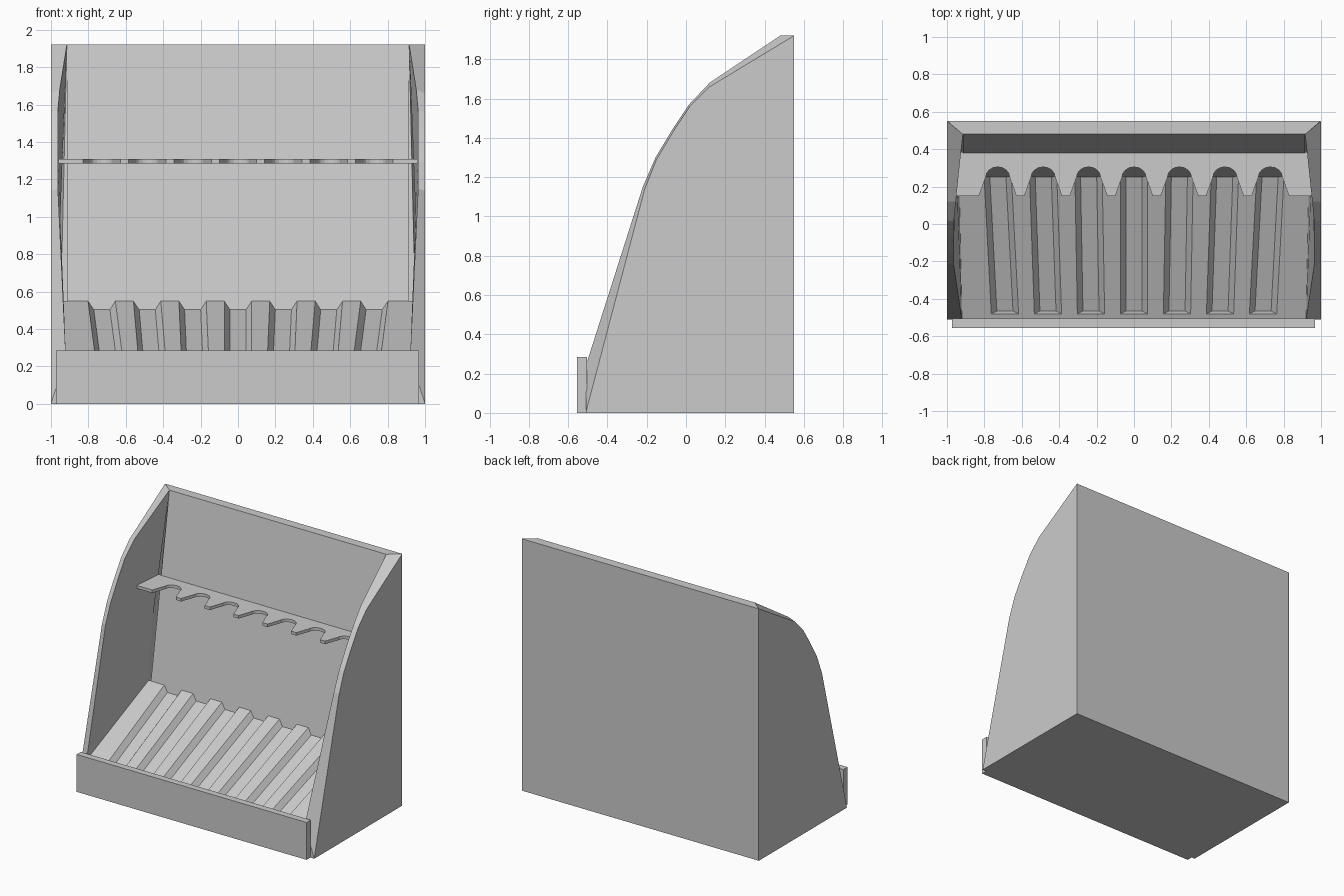
import bpy, bmesh, math
from mathutils import Vector

cube = bpy.data.objects.get("Cube")
if cube:
    bpy.data.objects.remove(cube, do_unlink=True)

grey = bpy.data.materials.new("light grey")
grey.use_nodes = True
colour = (0.6, 0.6, 0.6, 1)
grey.diffuse_color = colour
grey.node_tree.nodes["Principled BSDF"].inputs["Base Color"].default_value = colour


def finish(name, bm):
    bmesh.ops.recalc_face_normals(bm, faces=bm.faces)
    mesh = bpy.data.meshes.new(name)
    bm.to_mesh(mesh)
    bm.free()
    mesh.materials.append(grey)
    obj = bpy.data.objects.new(name, mesh)
    bpy.context.collection.objects.link(obj)
    return obj


def loft(name, a, b):
    """Closed solid between two matching outlines."""
    bm = bmesh.new()
    va = [bm.verts.new(p) for p in a]
    vb = [bm.verts.new(p) for p in b]
    bm.faces.new(va)
    bm.faces.new(vb)
    for i in range(len(a)):
        j = (i + 1) % len(a)
        bm.faces.new((va[i], va[j], vb[j], vb[i]))
    return finish(name, bm)


def prism(name, profile, half_width, shift=0):
    return loft(name, [(shift - half_width, y, z) for y, z in profile],
                [(shift + half_width, y, z) for y, z in profile])


# Curved side panels: outer edge (y, z) and raised, bowed inner edge (x, y, z)
curve = [(-0.15, 1.29), (-0.06, 1.44), (0.02, 1.56)]
outer = [(-0.51, 0), (-0.51, 0.002), (-0.21, 1.14), *curve, (0.12, 1.66), (0.55, 1.92)]
inner = [(0.92, -0.51, 0), (0.92, -0.51, 0.24), (0.963, -0.22, 1.15),
         *[(0.963, y - 0.006, z + 0.008) for y, z in curve],
         (0.953, 0.12, 1.68), (0.915, 0.48, 1.92)]


def side_panel(name, s):
    bm = bmesh.new()
    vo = [bm.verts.new((s, y, z)) for y, z in outer]
    vi = [bm.verts.new((s * x, y, z)) for x, y, z in inner]
    for i in range(len(vo) - 1):
        bm.faces.new((vo[i], vo[i + 1], vi[i + 1], vi[i]))
    # inner wall fans to the corner where it meets the back panel
    low = bm.verts.new((s * 0.92, 0.2, 0))
    mid = bm.verts.new((s * 0.935, 0.26, 0.55))
    high = bm.verts.new((s * 0.95, 0.33, 1.0))
    heel = bm.verts.new((s, 0.55, 0))
    bm.faces.new((vi[0], vi[1], mid, low))
    bm.faces.new((vi[1], vi[2], high, mid))
    for a, b in zip(vi[2:-1], vi[3:]):
        bm.faces.new((a, b, high))
    # outer wall, underside and hidden rear
    bm.faces.new(vo + [heel])
    bm.faces.new((vo[0], vi[0], low, heel))
    bm.faces.new((heel, low, mid, high, vi[-1], vo[-1]))
    return finish(name, bm)


side_panel("left_side_panel", 1)
side_panel("right_side_panel", -1)

# Leaning back panel and front lip
prism("back_panel", [(0.55, 0), (0.55, 1.92), (0.48, 1.92), (0.25, 0.5), (0.25, 0)], 0.915)
loft("back_panel_edges",
     [(-0.998, 0.55, 0), (0.998, 0.55, 0), (0.998, 0.55, 1.92), (-0.998, 0.55, 1.92)],
     [(-0.96, 0.25, 0), (0.96, 0.25, 0), (0.915, 0.48, 1.92), (-0.915, 0.48, 1.92)])
prism("front_lip", [(-0.555, 0), (-0.505, 0), (-0.505, 0.285), (-0.555, 0.285)], 0.97, -0.003)

# Sloping tray with seven tapering grooves
COUNT = 7
slope = math.atan2(0.31, 0.77)
inward = Vector((0, math.sin(slope), -math.cos(slope)))


def tray_row(bm, y, spacing, edge):
    z = 0.24 + (y + 0.51) * math.tan(slope)
    points = [(-edge, 0)]
    for k in range(COUNT):
        c = (k - COUNT // 2) * spacing
        points += [(c - 0.073, 0), (c - 0.043, 0.04), (c + 0.043, 0.04), (c + 0.073, 0)]
    points.append((edge, 0))
    return [bm.verts.new(Vector((x, y, z)) + inward * d) for x, d in points]


bm = bmesh.new()
front = tray_row(bm, -0.48, 0.23, 0.93)
back = tray_row(bm, 0.26, 0.243, 0.945)
for i in range(len(front) - 1):
    bm.faces.new((front[i], front[i + 1], back[i + 1], back[i]))
for k in range(COUNT):
    bm.faces.new(front[1 + 4 * k:5 + 4 * k])
ends = [bm.verts.new((x, -0.51, z)) for x, z in ((0.93, 0.24), (-0.93, 0.24), (-0.93, 0), (0.93, 0))]
rear = [bm.verts.new((x, 0.26, 0)) for x in (-0.93, 0.93)]
crest = [v for i, v in enumerate(front) if i == 0 or i == len(front) - 1 or i % 4 in (0, 1)]
bm.faces.new(crest + ends[:2])
bm.faces.new(ends)
bm.faces.new((ends[3], ends[2], rear[0], rear[1]))
finish("grooved_tray", bm)

# Scalloped holding shelf
outline = [(-0.957, 0.385), (-0.957, 0.15)]
for k in range(COUNT):
    c = (k - COUNT // 2) * 0.243
    outline.append((c - 0.1, 0.15))
    for step in range(9):
        t = math.pi * (1 - step / 8)
        outline.append((c + 0.064 * math.cos(t), 0.25 + 0.055 * math.sin(t)))
    outline.append((c + 0.1, 0.15))
outline += [(0.957, 0.15), (0.957, 0.385)]
loft("scalloped_shelf", [(x, y, 1.285) for x, y in outline], [(x, y, 1.308) for x, y in outline])
